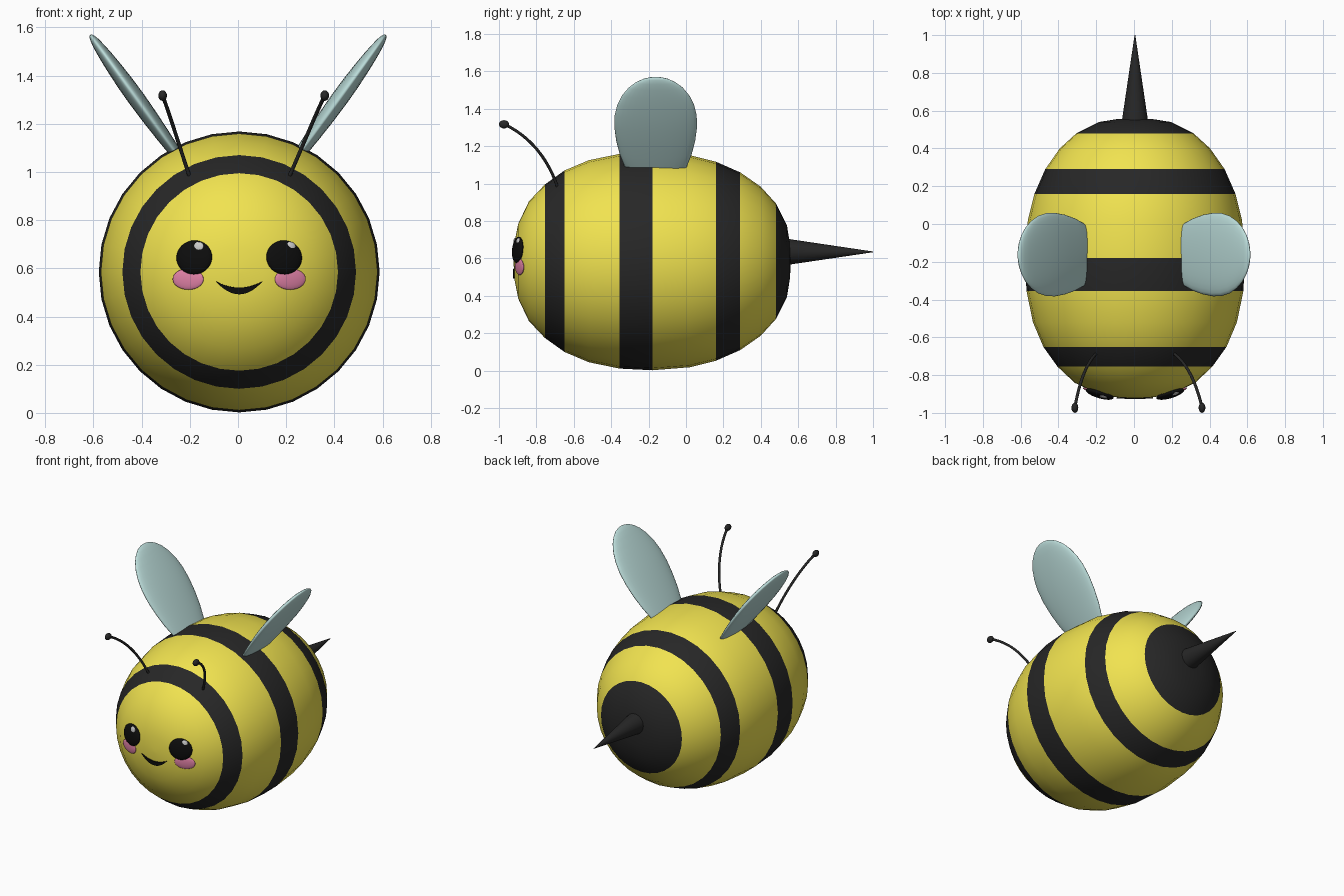
import bpy, bmesh
from math import sin, cos, pi, sqrt
from mathutils import Vector, Matrix

if "Cube" in bpy.data.objects:
    bpy.data.objects.remove(bpy.data.objects["Cube"])

CX, CZ = 0.005, 0.585


def material(name, r, g, b):
    m = bpy.data.materials.new(name)
    m.diffuse_color = (r, g, b, 1)
    m.use_nodes = True
    m.node_tree.nodes["Principled BSDF"].inputs["Base Color"].default_value = m.diffuse_color
    return m


yellow = material("yellow", 0.88, 0.77, 0.08)
dark = material("dark", 0.02, 0.02, 0.02)
black = material("black", 0.004, 0.004, 0.004)
white = material("white", 0.85, 0.85, 0.85)
pink = material("pink", 0.78, 0.23, 0.40)
pale = material("pale_wing", 0.50, 0.72, 0.70)


def finish(bm, name, mats, angle=1.0):
    bmesh.ops.recalc_face_normals(bm, faces=bm.faces)
    me = bpy.data.meshes.new(name)
    bm.to_mesh(me)
    bm.free()
    ob = bpy.data.objects.new(name, me)
    bpy.context.collection.objects.link(ob)
    for m in mats:
        me.materials.append(m)
    bpy.ops.object.select_all(action='DESELECT')
    ob.select_set(True)
    bpy.context.view_layer.objects.active = ob
    bpy.ops.object.shade_smooth_by_angle(angle=angle)
    return ob


def loft(bm, rings):
    """Skin closed rings of points, capping both ends."""
    loops = [[bm.verts.new(p) for p in ring] for ring in rings]
    n = len(loops[0])
    bands = []
    for a, b in zip(loops, loops[1:]):
        bands.append([bm.faces.new((a[i], a[(i + 1) % n], b[(i + 1) % n], b[i])) for i in range(n)])
    return bands, bm.faces.new(loops[0]), bm.faces.new(loops[-1])


# Body: turned profile (y, radius), striped ring by ring
profile = [(-0.922, 0.01), (-0.917, 0.10), (-0.897, 0.20), (-0.84, 0.32), (-0.755, 0.41),
           (-0.65, 0.485), (-0.52, 0.54), (-0.355, 0.574), (-0.18, 0.583), (0.02, 0.567),
           (0.16, 0.532), (0.29, 0.475), (0.40, 0.398), (0.48, 0.31), (0.54, 0.19),
           (0.556, 0.09), (0.56, 0.01)]
stripes = {4, 7, 10, 13, 14, 15}
SEG = 32
bm = bmesh.new()
bands, nose, tail = loft(bm, [[(CX + r * cos(2 * pi * i / SEG), y, CZ + r * sin(2 * pi * i / SEG))
                               for i in range(SEG)] for y, r in profile])
for k in stripes:
    for f in bands[k]:
        f.material_index = 1
tail.material_index = 1
finish(bm, "body", [yellow, dark])


def face_point(x, z):
    """Point and outward normal on the front of the body."""
    d = Vector((x - CX, 0, z - CZ))
    r = d.length
    for (y0, r0), (y1, r1) in zip(profile, profile[1:]):
        if r <= r1:
            break
    y = y0 + (y1 - y0) * (r - r0) / (r1 - r0)
    n = d.normalized() * (0.3 * r + 2.5 * r * r + 0.8 * r)
    n.y = -1
    return Vector((x, y, z)), n.normalized()


def button(name, x, z, rx, rz, depth, lift, mat):
    p, n = face_point(x, z)
    bm = bmesh.new()
    rot = n.to_track_quat('Z', 'Y').to_matrix().to_4x4()
    m = Matrix.Translation(p + n * lift) @ rot @ Matrix.Diagonal((rx, rz, depth, 1))
    bmesh.ops.create_uvsphere(bm, u_segments=32, v_segments=16, radius=1, matrix=m)
    finish(bm, name, [mat], 3)


# Eyes, highlights and cheeks
for side, s in (("left", -1), ("right", 1)):
    ex = CX + s * 0.186
    button(side + "_eye", ex, 0.645, 0.077, 0.071, 0.022, 0.002, black)
    button(side + "_eye_highlight", ex + 0.022, 0.688, 0.021, 0.020, 0.007, 0.017, white)
    button(side + "_cheek", CX + s * 0.212, 0.555, 0.068, 0.044, 0.010, 0.0, pink)

# Smile: crescent laid on the face
bm = bmesh.new()
N = 24
rings = []
for i in range(N + 1):
    t = -0.99 + 1.98 * i / N
    x, sag = CX + 0.097 * t, 1 - t * t
    ring = []
    for drop, out in ((0.027, 0.007), (0.054, 0.007), (0.054, -0.01), (0.027, -0.01)):
        p, n = face_point(x, 0.547 - drop * sag)
        ring.append(p + n * out)
    rings.append(ring)
loft(bm, rings)
finish(bm, "smile", [black], 0.6)

# Stinger
bm = bmesh.new()
bmesh.ops.create_cone(bm, cap_ends=True, segments=32, radius1=0.073, radius2=0.002, depth=0.48,
                      matrix=Matrix.Translation((CX, 0.76, 0.635)) @ Matrix.Rotation(-pi / 2, 4, 'X'))
finish(bm, "stinger", [dark])

# Wings: flattened teardrops, (distance along wing, half width, half thickness)
sections = [(-0.12, 0.06, 0.012), (-0.06, 0.125, 0.02), (0.0, 0.166, 0.025), (0.08, 0.192, 0.030),
            (0.17, 0.211, 0.034), (0.26, 0.221, 0.036), (0.34, 0.219, 0.035), (0.41, 0.205, 0.032),
            (0.47, 0.180, 0.028), (0.52, 0.146, 0.023), (0.555, 0.108, 0.018), (0.578, 0.068, 0.012),
            (0.589, 0.030, 0.006), (0.591, 0.005, 0.001)]
for side, s in (("left", -1), ("right", 1)):
    base = Vector((s * 0.267, -0.162, 1.09))
    along = Vector((s * 0.345, 0, 0.478)).normalized()
    across = Vector((along.z, 0, -along.x))
    bm = bmesh.new()
    loft(bm, [[base + along * u + Vector((0, w * cos(a), 0)) + across * (h * sin(a))
               for a in (2 * pi * i / 32 for i in range(32))] for u, w, h in sections])
    finish(bm, side + "_wing", [pale], 1.2)

# Antennae: bent tubes with a bead on the end
for side, x0, x1 in (("left", -0.205, -0.313), ("right", 0.218, 0.360)):
    cu = bpy.data.curves.new(side + "_antenna", 'CURVE')
    cu.dimensions = '3D'
    cu.bevel_depth = 0.008
    cu.bevel_resolution = 3
    cu.use_fill_caps = True
    sp = cu.splines.new('BEZIER')
    sp.bezier_points.add(1)
    dx = x1 - x0
    ends = [((x0 - dx * 0.1, -0.68, 0.96), (x0 - dx * 0.3, -0.66, 0.86), (x0 + dx * 0.45, -0.735, 1.14)),
            ((x1, -0.97, 1.317), (x0 + dx * 0.78, -0.84, 1.255), (x1 + 0.02, -1.0, 1.33))]
    for bp, (co, left, right) in zip(sp.bezier_points, ends):
        bp.handle_left_type = bp.handle_right_type = 'FREE'
        bp.co, bp.handle_left, bp.handle_right = co, left, right
    cu.materials.append(dark)
    bpy.context.collection.objects.link(bpy.data.objects.new(side + "_antenna", cu))
    bm = bmesh.new()
    m = Matrix.Translation((x1, -0.973, 1.317)) @ Matrix.Diagonal((0.018, 0.027, 0.022, 1))
    bmesh.ops.create_uvsphere(bm, u_segments=16, v_segments=10, radius=1, matrix=m)
    finish(bm, side + "_antenna_tip", [dark], 3)
